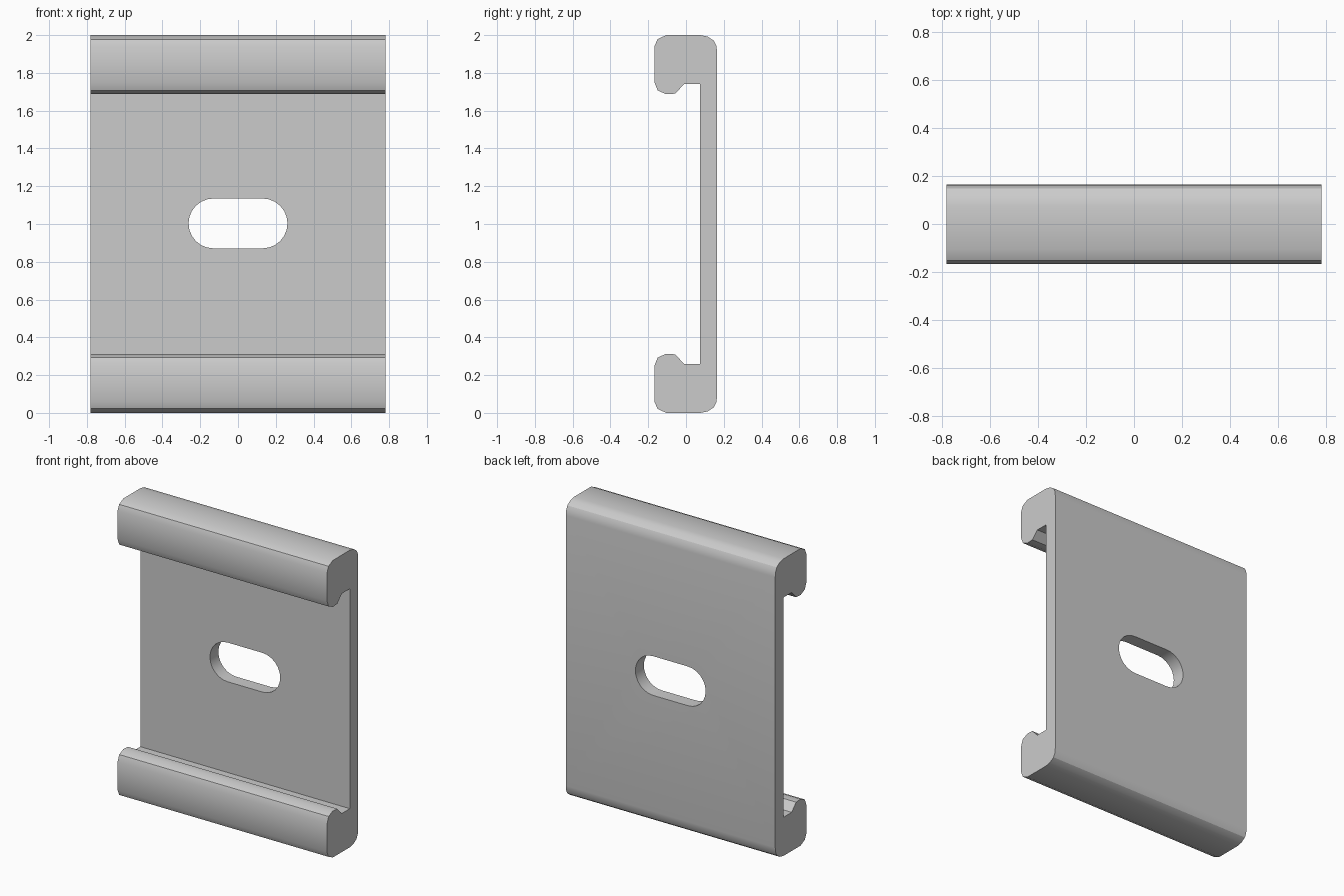
import bpy, bmesh, math

if "Cube" in bpy.data.objects:
    bpy.data.objects.remove(bpy.data.objects["Cube"])

HALF_W = 0.78


def prism(name, points, offset):
    """Closed polygon of 3D points extruded along an offset vector."""
    bm = bmesh.new()
    face = bm.faces.new([bm.verts.new(p) for p in points])
    ext = bmesh.ops.extrude_face_region(bm, geom=[face])
    verts = [g for g in ext["geom"] if isinstance(g, bmesh.types.BMVert)]
    bmesh.ops.translate(bm, verts=verts, vec=offset)
    bmesh.ops.recalc_face_normals(bm, faces=bm.faces)
    mesh = bpy.data.meshes.new(name)
    bm.to_mesh(mesh)
    bm.free()
    obj = bpy.data.objects.new(name, mesh)
    bpy.context.collection.objects.link(obj)
    return obj


# Lower half of the C-shaped section (y, z), from the plate's inner face
# over the hooked lip and round to the back; mirrored for the upper half
lower = [(0.075, 0.26), (-0.01, 0.26), (-0.058, 0.31), (-0.105, 0.313),
         (-0.15, 0.293), (-0.167, 0.25), (-0.167, 0.06), (-0.151, 0.022),
         (-0.105, 0.0), (0.075, 0.0), (0.115, 0.008), (0.148, 0.03),
         (0.16, 0.055), (0.165, 0.09)]
upper = [(y, 2 - z) for y, z in reversed(lower)]
bracket = prism("clip_bracket", [(-HALF_W, y, z) for y, z in lower + upper],
                (2 * HALF_W, 0, 0))

# Rounded slot through the plate
R, STEPS = 0.132, 12
slot = []
for side in (1, -1):
    for i in range(STEPS + 1):
        a = math.pi * (i / STEPS - 0.5)
        slot.append((side * (0.13 + R * math.cos(a)), 0.0,
                     1.003 + side * R * math.sin(a)))
cutter = prism("slot_cutter", slot, (0, 0.3, 0))
cutter.hide_render = True

cut = bracket.modifiers.new("slot", "BOOLEAN")
cut.operation = "DIFFERENCE"
cut.solver = "EXACT"
cut.object = cutter
bpy.context.view_layer.objects.active = bracket
bracket.select_set(True)
bpy.ops.object.modifier_apply(modifier=cut.name)
bpy.data.objects.remove(cutter)

# Smooth rounded corners, crisp hard edges
bpy.ops.object.shade_smooth_by_angle(angle=math.radians(30))
